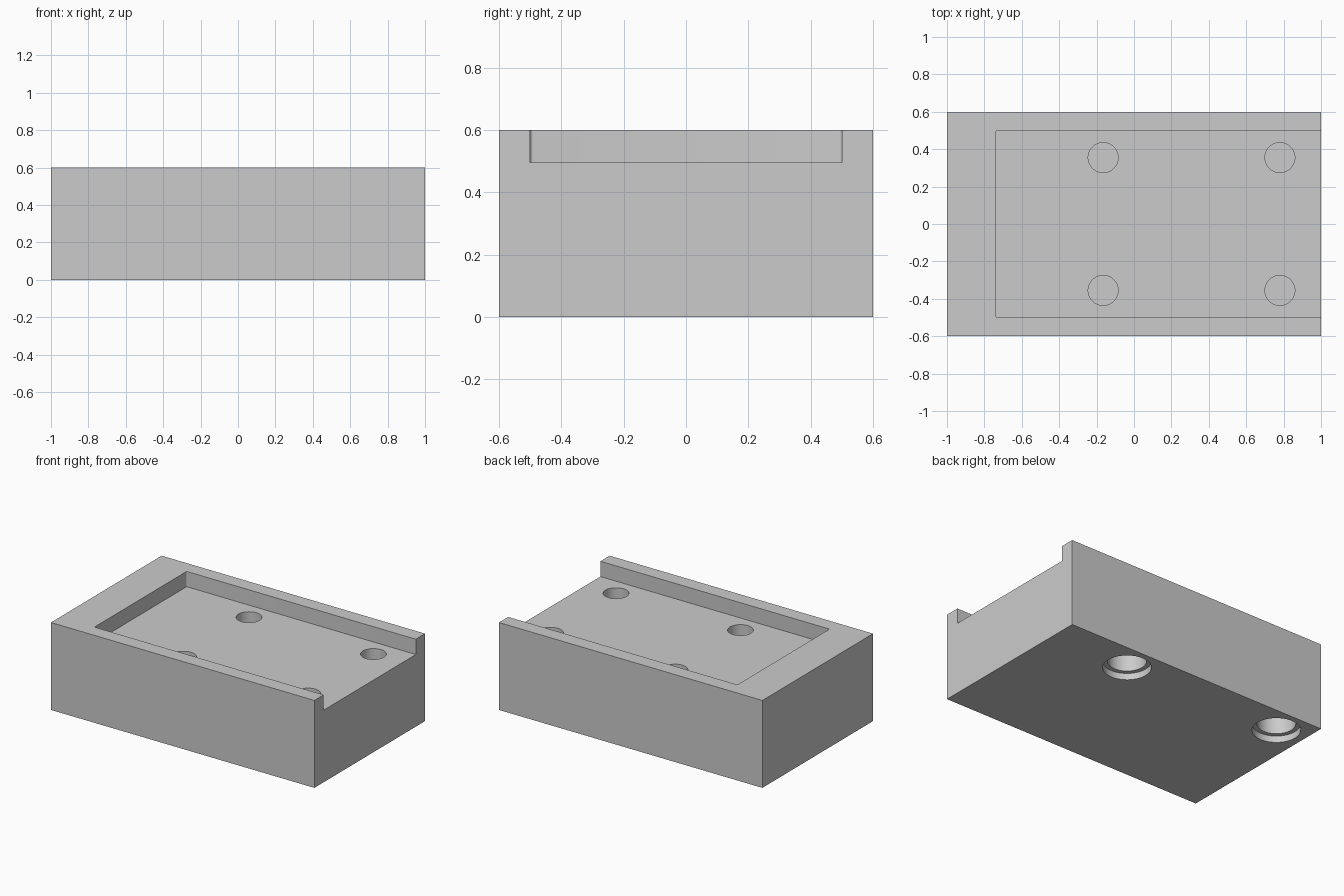
import bpy
import bmesh
import math
from mathutils import Matrix, Vector

default = bpy.data.objects.get("Cube")
if default:
    bpy.data.objects.remove(default, do_unlink=True)

# Single grey material
grey = bpy.data.materials.new("light_grey")
grey.use_nodes = True
colour = (0.6, 0.6, 0.6, 1)
grey.diffuse_color = colour
grey.node_tree.nodes["Principled BSDF"].inputs["Base Color"].default_value = colour


def finish(name, bm):
    mesh = bpy.data.meshes.new(name)
    bm.to_mesh(mesh)
    bm.free()
    mesh.materials.append(grey)
    obj = bpy.data.objects.new(name, mesh)
    bpy.context.collection.objects.link(obj)
    return obj


def box(name, low, high, corner=0):
    low, high = Vector(low), Vector(high)
    bm = bmesh.new()
    bmesh.ops.create_cube(bm, size=1, matrix=Matrix.Translation((low + high) / 2)
                          @ Matrix.Diagonal((high - low).to_4d()))
    if corner:  # round the upright edges
        upright = [e for e in bm.edges
                   if abs(e.verts[0].co.z - e.verts[1].co.z) > 0.01]
        bmesh.ops.bevel(bm, geom=upright, offset=corner, segments=4,
                        profile=0.5, affect='EDGES')
    return finish(name, bm)


def cylinder(name, x, y, radius, bottom, top):
    bm = bmesh.new()
    bmesh.ops.create_cone(bm, cap_ends=True, segments=64, radius1=radius,
                          radius2=radius, depth=top - bottom,
                          matrix=Matrix.Translation((x, y, (bottom + top) / 2)))
    return finish(name, bm)


def cut(target, cutter):
    cutter.hide_render = True
    mod = target.modifiers.new("cut", 'BOOLEAN')
    mod.operation = 'DIFFERENCE'
    mod.solver = 'EXACT'
    mod.object = cutter
    bpy.context.view_layer.objects.active = target
    bpy.ops.object.modifier_apply(modifier=mod.name)
    bpy.data.objects.remove(cutter, do_unlink=True)


# Solid block with a shallow tray open at the +x end
FLOOR = 0.495
block = box("block", (-1, -0.6, 0), (1, 0.6, 0.6))
cut(block, box("tray_cutter", (-0.74, -0.5, FLOOR), (1.2, 0.5, 0.8), corner=0.01))

# Four blind holes in the tray floor
for x in (-0.165, 0.78):
    for y in (-0.355, 0.355):
        cut(block, cylinder("tray_hole_cutter", x, y, 0.08, FLOOR - 0.25, 0.55))

# Two counterbored blind holes in the underside, near the back
for x in (-0.8, 0.4):
    cut(block, cylinder("counterbore_cutter", x, 0.41, 0.15, -0.1, 0.045))
    cut(block, cylinder("under_hole_cutter", x, 0.41, 0.12, -0.1, 0.32))

# Smooth hole walls, sharp block edges
bpy.ops.object.select_all(action='DESELECT')
block.select_set(True)
bpy.context.view_layer.objects.active = block
bpy.ops.object.shade_smooth_by_angle(angle=math.radians(30))
